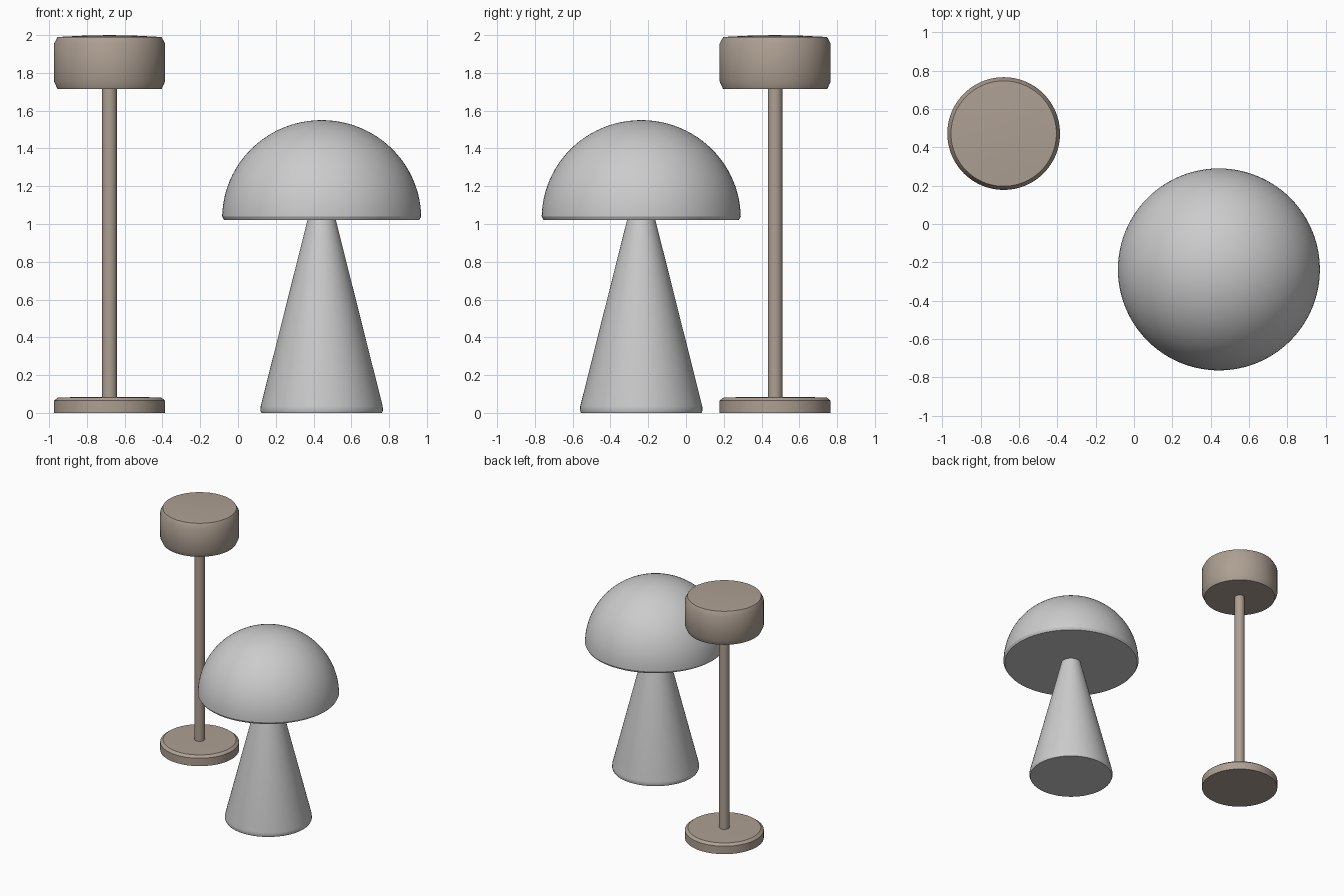
import bpy, bmesh, math

if "Cube" in bpy.data.objects:
    bpy.data.objects.remove(bpy.data.objects["Cube"])

SEGMENTS = 96


def lathe(name, profile, x, y, material=None):
    """Closed solid of revolution from (radius, z) points, bottom to top."""
    bm = bmesh.new()
    rings = []
    for r, z in profile:
        if r == 0:
            rings.append([bm.verts.new((0, 0, z))] * SEGMENTS)
        else:
            rings.append([bm.verts.new((r * math.cos(a), r * math.sin(a), z))
                          for a in (math.tau * i / SEGMENTS for i in range(SEGMENTS))])
    for low, high in zip(rings, rings[1:]):
        for i in range(SEGMENTS):
            j = (i + 1) % SEGMENTS
            corners = [low[i], low[j], high[j], high[i]]
            bm.faces.new(list(dict.fromkeys(corners)))
    for ring, radius in ((rings[0][::-1], profile[0][0]), (rings[-1], profile[-1][0])):
        if radius > 0:
            bm.faces.new(ring)
    bmesh.ops.recalc_face_normals(bm, faces=bm.faces)
    mesh = bpy.data.meshes.new(name)
    bm.to_mesh(mesh)
    bm.free()
    obj = bpy.data.objects.new(name, mesh)
    obj.location = (x, y, 0)
    bpy.context.collection.objects.link(obj)
    if material:
        mesh.materials.append(material)
    bpy.ops.object.select_all(action='DESELECT')
    bpy.context.view_layer.objects.active = obj
    obj.select_set(True)
    bpy.ops.object.shade_smooth_by_angle(angle=math.radians(30))
    return obj


bronze = bpy.data.materials.new("warm_bronze")
bronze.diffuse_color = (0.42, 0.35, 0.29, 1)
bronze.use_nodes = True
bronze.node_tree.nodes["Principled BSDF"].inputs["Base Color"].default_value = bronze.diffuse_color

# Tall lamp: disc base, thin stem, drum shade with a slightly domed top
TALL = (-0.68, 0.472)
lathe("tall_lamp_base", [(0.294, 0), (0.294, 0.065), (0.272, 0.082), (0.04, 0.085)],
      *TALL, bronze)
lathe("tall_lamp_stem", [(0.039, 0.07), (0.039, 1.73)], *TALL, bronze)
lathe("tall_lamp_shade",
      [(0.276, 1.715), (0.294, 1.755), (0.294, 1.955), (0.275, 1.99),
       (0.14, 1.997), (0, 2.0)], *TALL, bronze)

# Mushroom lamp: tapered foot and a dome with a small turned-in rim
MUSHROOM = (0.443, -0.237)
lathe("mushroom_lamp_foot",
      [(0.319, 0), (0.324, 0.012), (0.323, 0.035), (0.074, 1.025)], *MUSHROOM)
dome = [(0.517, 1.022), (0.527, 1.04)]
STEPS = 24
for k in range(1, STEPS):
    a = math.pi / 2 * k / STEPS
    dome.append((0.527 * math.cos(a), 1.03 + 0.52 * math.sin(a)))
dome.append((0, 1.55))
lathe("mushroom_lamp_dome", dome, *MUSHROOM)
